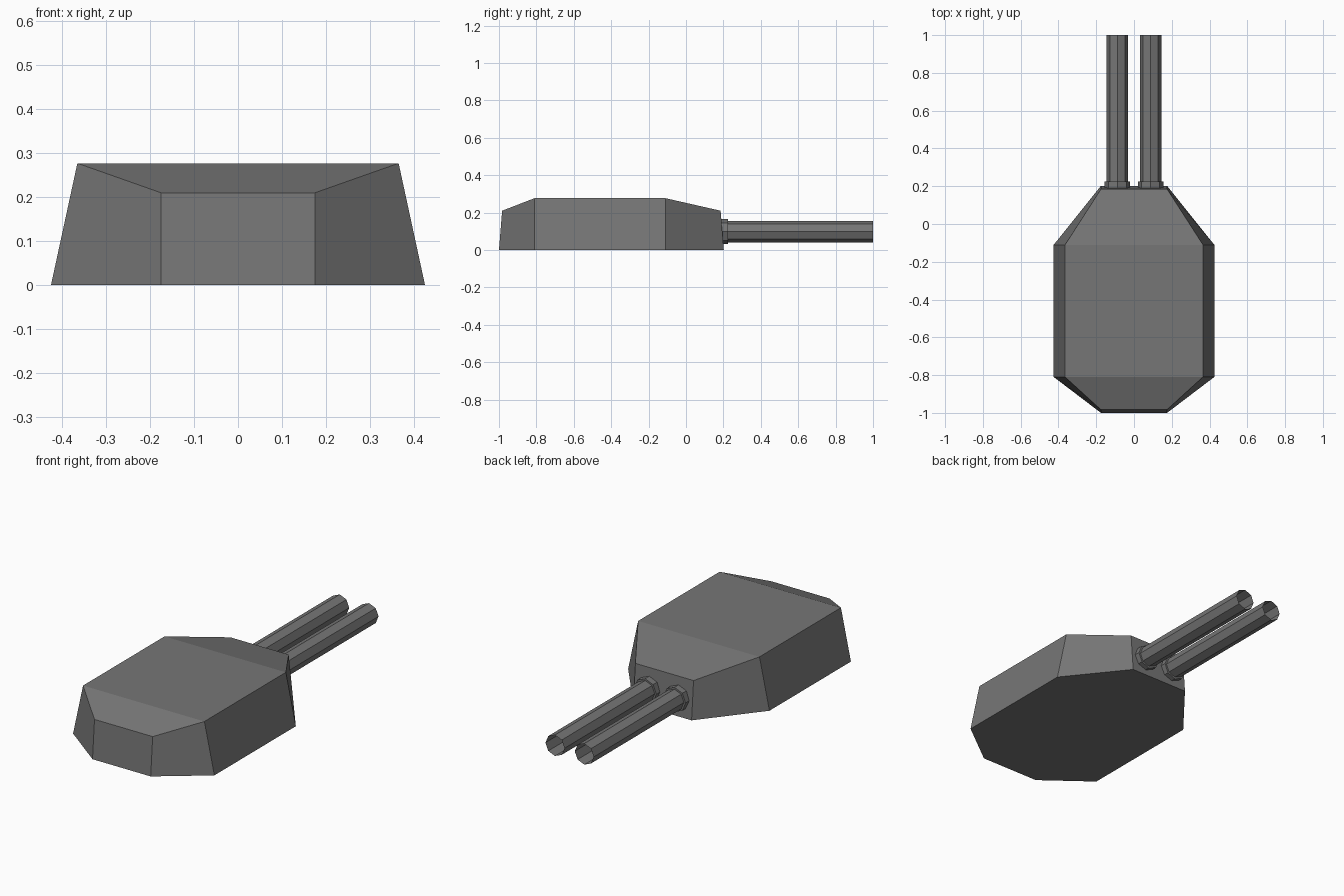
import bpy, bmesh
from math import cos, sin, pi

if "Cube" in bpy.data.objects:
    bpy.data.objects.remove(bpy.data.objects["Cube"])

grey = bpy.data.materials.new("gunmetal grey")
grey.diffuse_color = (0.18, 0.18, 0.18, 1)
grey.use_nodes = True
grey.node_tree.nodes["Principled BSDF"].inputs["Base Color"].default_value = grey.diffuse_color


def make_object(name, bm):
    bmesh.ops.recalc_face_normals(bm, faces=bm.faces)
    mesh = bpy.data.meshes.new(name)
    bm.to_mesh(mesh)
    bm.free()
    mesh.materials.append(grey)
    obj = bpy.data.objects.new(name, mesh)
    bpy.context.collection.objects.link(obj)
    return obj


def bridge(bm, a, b):
    n = len(a)
    for i in range(n):
        j = (i + 1) % n
        bm.faces.new((a[i], a[j], b[j], b[i]))


# Turret body: octagonal base, tapered walls, roof sloping down at both ends
def outline(half):
    return half + [(-x, y, z) for x, y, z in reversed(half)]


bm = bmesh.new()
base = [bm.verts.new(p) for p in outline(
    [(0.175, -1.0, 0), (0.425, -0.81, 0), (0.425, -0.11, 0), (0.175, 0.202, 0)])]
top = [bm.verts.new(p) for p in outline(
    [(0.175, -0.983, 0.21), (0.365, -0.81, 0.277),
     (0.365, -0.11, 0.277), (0.175, 0.185, 0.21)])]
bridge(bm, base, top)
bm.faces.new(base)
bm.faces.new((top[0], top[1], top[6], top[7]))
bm.faces.new((top[1], top[2], top[5], top[6]))
bm.faces.new((top[2], top[3], top[4], top[5]))
make_object("turret_body", bm)


# Gun barrels: open eight-sided tubes with a collar where they leave the body
def gun(name, x, z=0.098):
    bm = bmesh.new()
    rings = []
    for y, r in ((0.19, 0.067), (0.225, 0.067), (0.225, 0.057), (1.0, 0.057)):
        rings.append([bm.verts.new((x + r * cos(i * pi / 4), y, z + r * sin(i * pi / 4)))
                      for i in range(8)])
    for a, b in zip(rings, rings[1:]):
        bridge(bm, a, b)
    make_object(name, bm)


gun("left_gun", -0.088)
gun("right_gun", 0.088)
